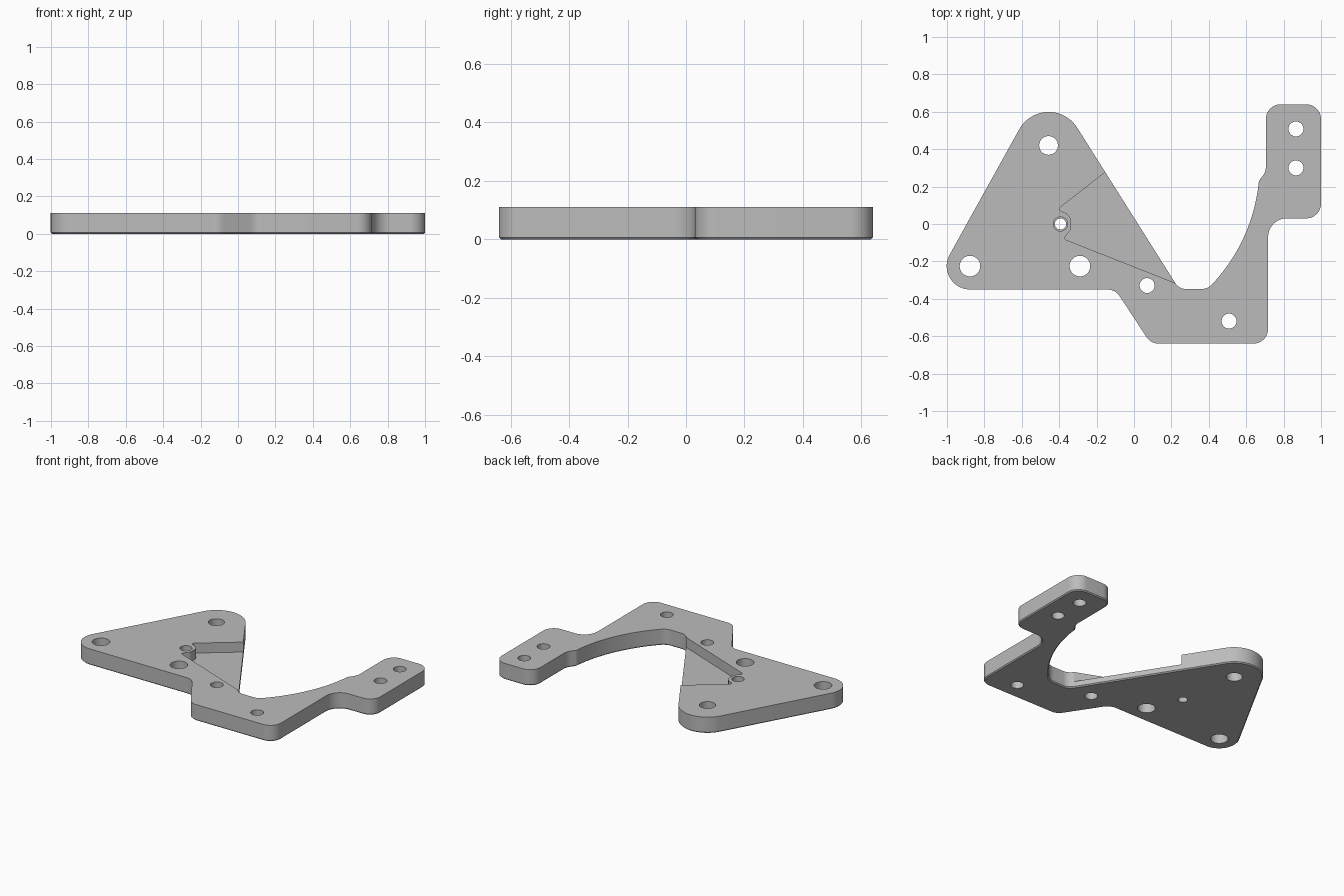
import bpy, bmesh, math
from mathutils import Vector, Matrix

THICK = 0.11
FLOOR = 0.042      # pocket floor height
CHAMFER = 0.007

if "Cube" in bpy.data.objects:
    bpy.data.objects.remove(bpy.data.objects["Cube"])

grey = bpy.data.materials.new("plain grey")
grey.use_nodes = True
grey.diffuse_color = (0.5, 0.5, 0.5, 1)
grey.node_tree.nodes["Principled BSDF"].inputs["Base Color"].default_value = (0.5, 0.5, 0.5, 1)


def rounded(corners):
    """Turn (x, y, radius) corners into an outline with filleted corners."""
    out = []
    for i, (x, y, r) in enumerate(corners):
        p = Vector((x, y))
        if r == 0:
            out.append(p)
            continue
        u = (Vector(corners[i - 1][:2]) - p).normalized()
        v = (Vector(corners[(i + 1) % len(corners)][:2]) - p).normalized()
        half = u.angle(v) / 2
        centre = p + (u + v).normalized() * r / math.sin(half)
        start = p + u * r / math.tan(half) - centre
        end = p + v * r / math.tan(half) - centre
        sweep = math.atan2(start.x * end.y - start.y * end.x, start.dot(end))
        steps = max(4, round(abs(sweep) / math.radians(6)))
        for k in range(steps + 1):
            out.append(centre + Matrix.Rotation(sweep * k / steps, 2) @ start)
    return out


def prism(name, outline, z0, z1, chamfer=0):
    """Extrude an outline from z0 to z1, optionally chamfering the bottom rim."""
    bm = bmesh.new()
    base = bm.faces.new([bm.verts.new((p.x, p.y, z0)) for p in outline])
    rim = list(base.edges)
    new = bmesh.ops.extrude_face_region(bm, geom=[base], use_keep_orig=True)["geom"]
    bmesh.ops.translate(bm, vec=(0, 0, z1 - z0),
                        verts=[g for g in new if isinstance(g, bmesh.types.BMVert)])
    bmesh.ops.recalc_face_normals(bm, faces=bm.faces)
    if chamfer:
        bmesh.ops.bevel(bm, geom=rim, offset=chamfer, segments=1, affect="EDGES")
    mesh = bpy.data.meshes.new(name)
    bm.to_mesh(mesh)
    bm.free()
    obj = bpy.data.objects.new(name, mesh)
    bpy.context.collection.objects.link(obj)
    obj.data.materials.append(grey)
    return obj


def cut(target, cutter):
    """Subtract the cutter and discard it."""
    cutter.hide_render = True
    mod = target.modifiers.new("cut", "BOOLEAN")
    mod.operation, mod.solver, mod.object = "DIFFERENCE", "EXACT", cutter
    bpy.context.view_layer.objects.active = target
    bpy.ops.object.modifier_apply(modifier=mod.name)
    bpy.data.objects.remove(cutter)


def circle(x, y, r, n=48):
    return [Vector((x + r * math.cos(math.tau * k / n), y + r * math.sin(math.tau * k / n)))
            for k in range(n)]


# Plate outline: triangular wing, sweeping inner arc, end tab, lower arm
arc = [(-0.263 + 0.935 * math.cos(a), 0.319 + 0.935 * math.sin(a), 0)
       for a in (math.radians(-43.1 + 37.6 * k / 24) for k in range(25))]
outline = [(-1.089, -0.35, 0.125), (-0.466, 0.772, 0.18), (0.241, -0.348, 0.07),
           (0.394, -0.348, 0.08)] + arc + [
           (0.705, 0.28, 0.08), (0.705, 0.64, 0.08), (1.0, 0.64, 0.08), (1.0, 0.03, 0.08),
           (0.717, 0.03, 0.1), (0.717, -0.64, 0.08), (0.09, -0.64, 0.08), (-0.1, -0.35, 0.08)]
plate = prism("bracket_plate", rounded(outline), 0, THICK, CHAMFER)

# Triangular pocket, open along the slanted edge, with a bump round the small hole
pocket = [(0.0, 0.396, 0), (-0.41, 0.077, 0.014), (-0.36, 0.056, 0.012), (-0.337, 0.03, 0.03),
          (-0.337, -0.03, 0.03), (-0.378, -0.079, 0.012), (0.25, -0.327, 0), (0.25, 0.396, 0)]
cut(plate, prism("pocket_cutter", rounded(pocket), FLOOR, THICK + 0.1))

# Through holes
for x, y, r in [(-0.457, 0.42, 0.05), (-0.877, -0.225, 0.055), (-0.289, -0.225, 0.055),
                (0.07, -0.329, 0.04), (0.508, -0.519, 0.04), (0.866, 0.508, 0.04),
                (0.866, 0.3, 0.04), (-0.393, 0, 0.03)]:
    cut(plate, prism("hole_cutter", circle(x, y, r), -0.1, THICK + 0.1))

# Wider upper part of the small hole
cut(plate, prism("counterbore_cutter", circle(-0.393, 0, 0.038), FLOOR, THICK + 0.1))

bpy.ops.object.select_all(action="DESELECT")
plate.select_set(True)
bpy.context.view_layer.objects.active = plate
bpy.ops.object.shade_smooth_by_angle(angle=math.radians(30))
